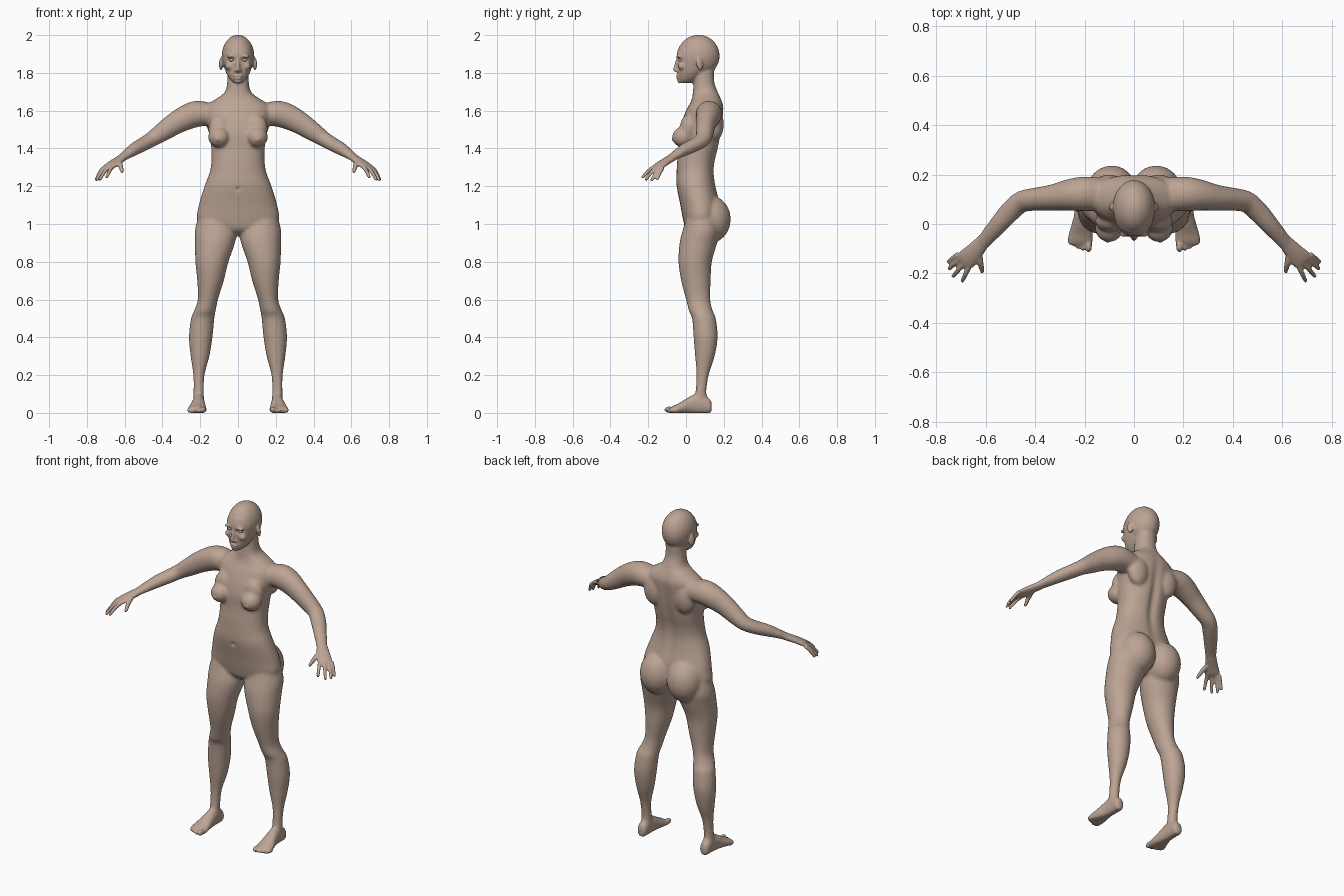
import bpy, bmesh, math
from mathutils import Vector, Matrix

if "Cube" in bpy.data.objects:
    bpy.data.objects.remove(bpy.data.objects["Cube"])

skin = bpy.data.materials.new("skin")
skin.diffuse_color = (0.50, 0.37, 0.295, 1)
skin.use_nodes = True
skin.node_tree.nodes["Principled BSDF"].inputs["Base Color"].default_value = skin.diffuse_color
N = 28
coords, faces = [], []


def spline(rows, steps=5):
    """Smoothly interpolate rows of numbers."""
    out = []
    for i in range(len(rows) - 1):
        a, b = rows[max(i - 1, 0)], rows[i]
        c, d = rows[i + 1], rows[min(i + 2, len(rows) - 1)]
        for k in range(steps):
            t = k / steps
            out.append([0.5 * (2*q + (r-p)*t + (2*p-5*q+4*r-s)*t*t + (3*q-p-3*r+s)*t**3)
                        for p, q, r, s in zip(a, b, c, d)])
    out.append(list(rows[-1]))
    return out


def skin_rings(rings):
    """Close a stack of rings into a capped solid."""
    o, last = len(coords), len(rings) - 1
    for ring in rings:
        coords.extend(tuple(p) for p in ring)
    for j in range(last):
        a, b = o + j*N, o + (j+1)*N
        faces.extend((a+i, a+(i+1) % N, b+(i+1) % N, b+i) for i in range(N))
    faces.append(tuple(range(o + N - 1, o - 1, -1)))
    faces.append(tuple(range(o + last*N, o + last*N + N)))


def loft(rows, side=1, axis="z", power=1.0):
    """Rows: position along axis, then the low and high limits across it."""
    rings = []
    for t, a0, a1, b0, b1 in spline(rows):
        ring = []
        for i in range(N):
            w = 2 * math.pi * i / N
            c, s = math.cos(w), math.sin(w)
            c, s = math.copysign(abs(c)**power, c), math.copysign(abs(s)**power, s)
            a = ((a0+a1) + (a1-a0)*c) / 2
            b = ((b0+b1) + (b1-b0)*s) / 2
            ring.append((a*side, b, t) if axis == "z" else (a*side, t, max(b, 0.0)))
        rings.append(ring)
    skin_rings(rings)


def ball(c, r, side=1, rot=(0, 0, 0), rows=14):
    m = Matrix.Translation((c[0]*side, c[1], c[2]))
    for ang, ax in zip((rot[0], rot[1]*side, rot[2]*side), "XYZ"):
        m = m @ Matrix.Rotation(ang, 4, ax)
    rings = []
    for j in range(rows + 1):
        lat = math.pi * (0.03 + 0.94 * j / rows)
        rings.append([m @ Vector((r[0]*math.sin(lat)*math.cos(2*math.pi*i/N),
                                  r[1]*math.sin(lat)*math.sin(2*math.pi*i/N),
                                  -r[2]*math.cos(lat))) for i in range(N)])
    skin_rings(rings)


def tube(rows, side=1):
    """Rows: x, y, z, thickness radius, width radius; rings follow the path."""
    pts = spline(rows)
    rings = []
    for i, p in enumerate(pts):
        d = Vector(pts[min(i+1, len(pts)-1)][:3]) - Vector(pts[max(i-1, 0)][:3])
        across = d.cross(Vector((0, 0, 1))).normalized()
        up = across.cross(d).normalized()
        ring = []
        for k in range(N):
            w = 2 * math.pi * k / N
            v = Vector(p[:3]) + across*p[4]*math.cos(w) + up*p[3]*math.sin(w)
            ring.append((v.x*side, v.y, v.z))
        rings.append(ring)
    skin_rings(rings)
    end = rows[-1]
    ball(end[:3], (min(end[3:]),)*3, side, rows=8)


# torso and neck: height, half width, front, back
torso = [(.94, .05, .04, .11), (.97, .14, .0, .14), (1.02, .215, -.015, .17),
         (1.1, .208, -.03, .18), (1.2, .178, -.05, .158), (1.27, .151, -.05, .15),
         (1.33, .141, -.047, .155), (1.4, .142, -.04, .172), (1.48, .15, -.038, .187),
         (1.55, .165, -.02, .195), (1.61, .172, .005, .2), (1.64, .15, .022, .195),
         (1.67, .105, .033, .183), (1.70, .069, .036, .168), (1.75, .057, .04, .15),
         (1.82, .055, .04, .15)]
loft([(z, -w, w, f, b) for z, w, f, b in torso], power=0.9)

# skull, face, nose, lips and chin
ball((0, .066, 1.89), (.086, .112, .111), rows=20)
face = [(1.746, .022, -.03, .03), (1.765, .042, -.04, .06), (1.79, .058, -.043, .09),
        (1.82, .07, -.044, .12), (1.86, .079, -.047, .14), (1.9, .081, -.049, .15),
        (1.94, .072, -.036, .15)]
loft([(z, -w, w, f, b) for z, w, f, b in face], power=0.92)
tube([(0, -.042, 1.875, .01, .009), (0, -.051, 1.845, .01, .009), (0, -.057, 1.817, .012, .012)])
ball((0, -.044, 1.785), (.024, .010, .0065))
ball((0, -.043, 1.772), (.02, .010, .0065))
ball((0, -.034, 1.755), (.02, .011, .011))

leg = [(1.06, .05, .205, .01, .16), (.97, .008, .228, -.017, .18), (.9, .016, .228, -.034, .165),
       (.8, .05, .226, -.04, .137), (.7, .075, .216, -.026, .131), (.6, .106, .213, .0, .129),
       (.54, .118, .233, .015, .142), (.5, .125, .249, .032, .158), (.4, .135, .26, .04, .168),
       (.3, .151, .251, .048, .152), (.2, .177, .237, .055, .121), (.1, .18, .236, .048, .108),
       (.05, .179, .237, .03, .128), (.02, .185, .232, .04, .125)]
foot = [(.136, .195, .222, .015, .05), (.125, .182, .235, -.004, .075), (.09, .178, .238, -.006, .1),
        (.04, .176, .242, -.006, .098), (.0, .172, .252, -.006, .075), (-.04, .167, .264, -.006, .05),
        (-.07, .167, .268, -.006, .036), (-.085, .172, .262, -.002, .026)]
arm = [(.11, .12, 1.572, .055, .065), (.2, .122, 1.584, .068, .07), (.26, .118, 1.57, .068, .064),
       (.33, .107, 1.534, .06, .053), (.40, .1, 1.487, .051, .047), (.455, .09, 1.45, .041, .044),
       (.5, .052, 1.423, .037, .043), (.55, -.004, 1.395, .033, .038),
       (.6, -.063, 1.36, .022, .031), (.62, -.085, 1.345, .019, .03)]
palm = [(.605, -.068, 1.355, .02, .03), (.648, -.112, 1.328, .018, .036),
        (.675, -.14, 1.309, .016, .042), (.69, -.155, 1.299, .011, .038)]
# knuckle and tip of each finger
fingers = [((.712, -.122, 1.299), (.75, -.152, 1.238)), ((.699, -.136, 1.302), (.748, -.181, 1.233)),
           ((.683, -.152, 1.304), (.731, -.211, 1.236)), ((.664, -.166, 1.304), (.694, -.229, 1.249))]
toes = [(.184, -.088, .017, .027), (.207, -.088, .012, .023), (.226, -.08, .0115, .022),
        (.243, -.07, .011, .021), (.258, -.058, .0105, .02)]

for s in (1, -1):
    loft(leg, s)
    loft(foot, s, "y")
    for x, y, r, length in toes:
        ball((x, y, r), (r*.82, length, r), s)
    # buttocks and chest
    ball((.09, .13, 1.025), (.103, .107, .125), s)
    ball((.1, -.014, 1.46), (.058, .06, .055), s, (0, 0, .25))
    ball((.095, .012, 1.505), (.062, .045, .075), s)
    # shoulder blade
    ball((.1, .155, 1.53), (.065, .045, .09), s)
    tube(arm, s)
    tube(palm, s)
    for a, b in fingers:
        mid = [(p + q)/2 for p, q in zip(a, b)]
        mid[2] += .006
        tube([(*a, .011, .0108), (*mid, .0103, .0102), (*b, .0085, .0085)], s)
    # thumb
    tube([(.63, -.105, 1.335, .015, .014), (.622, -.155, 1.31, .013, .013),
          (.614, -.192, 1.278, .009, .009)], s)
    # ear, nostril, brow and cheek
    ball((.09, .072, 1.847), (.009, .019, .034), s, (.15, 0, .4))
    ball((.011, -.047, 1.811), (.009, .011, .008), s)
    ball((.034, -.036, 1.889), (.027, .015, .008), s, (0, .1, -.3))
    ball((.043, -.022, 1.835), (.024, .02, .02), s)


def add(name, me):
    ob = bpy.data.objects.new(name, me)
    bpy.context.collection.objects.link(ob)
    return ob


def bake(ob):
    dg = bpy.context.evaluated_depsgraph_get()
    me = bpy.data.meshes.new_from_object(ob.evaluated_get(dg))
    bpy.data.objects.remove(ob)
    return me


# fuse the parts into one continuous surface
rough = bpy.data.meshes.new("rough_parts")
rough.from_pydata(coords, [], faces)
rough.update()
ob = add("rough_parts", rough)
mod = ob.modifiers.new("fuse", "REMESH")
mod.mode = "VOXEL"
mod.voxel_size = 0.0062

# strong blending on the body, gentle on face, hands and feet
ob = add("blend", bake(ob))
group = ob.vertex_groups.new(name="large_forms")
group.add([v.index for v in ob.data.vertices
           if .07 < v.co.z < 1.74 and abs(v.co.x) < .6], 1.0, "REPLACE")
for times, name in ((18, "large_forms"), (2, "")):
    mod = ob.modifiers.new("smooth", "SMOOTH")
    mod.factor, mod.iterations, mod.vertex_group = 0.5, times, name
mesh = bake(ob)


def bump(p, c, r, depth):
    """Soft dent pushed along y."""
    q = sum(((p[i] - c[i]) / r[i])**2 for i in range(3))
    return depth * math.exp(-q) if q < 9 else 0


# eye sockets, mouth, spine, navel and chest points
for v in mesh.vertices:
    x, y, z = v.co
    p = (abs(x), y, z)
    if z > 1.75 and y < 0:
        v.co.y += bump(p, (.034, -.045, 1.869), (.018, .05, .010), .014)
        v.co.y += bump(p, (0, -.05, 1.7785), (.026, .05, .0035), .005)
    elif 1.0 < z < 1.7 and y > .08:
        v.co.y -= bump(p, (0, .18, 1.38), (.026, .2, .2), .014)
    elif 1.1 < z < 1.3 and y < 0:
        v.co.y += bump(p, (0, -.05, 1.185), (.009, .05, .011), .009)
    elif 1.4 < z < 1.5 and y < -.04:
        v.co.y -= bump(p, (.108, -.075, 1.447), (.009, .04, .009), .006)


def finish(name, me):
    me.name = name
    me.materials.clear()
    me.materials.append(skin)
    me.polygons.foreach_set("material_index", [0] * len(me.polygons))
    me.polygons.foreach_set("use_smooth", [True] * len(me.polygons))
    add(name, me)


finish("body", mesh)

# eyes
for s, label in ((1, "left_eye"), (-1, "right_eye")):
    bm = bmesh.new()
    bmesh.ops.create_uvsphere(bm, u_segments=24, v_segments=16, radius=1,
                              matrix=Matrix.Translation((.034*s, -.027, 1.869))
                              @ Matrix.Diagonal((.014, .013, .009, 1)))
    me = bpy.data.meshes.new(label)
    bm.to_mesh(me)
    bm.free()
    finish(label, me)
